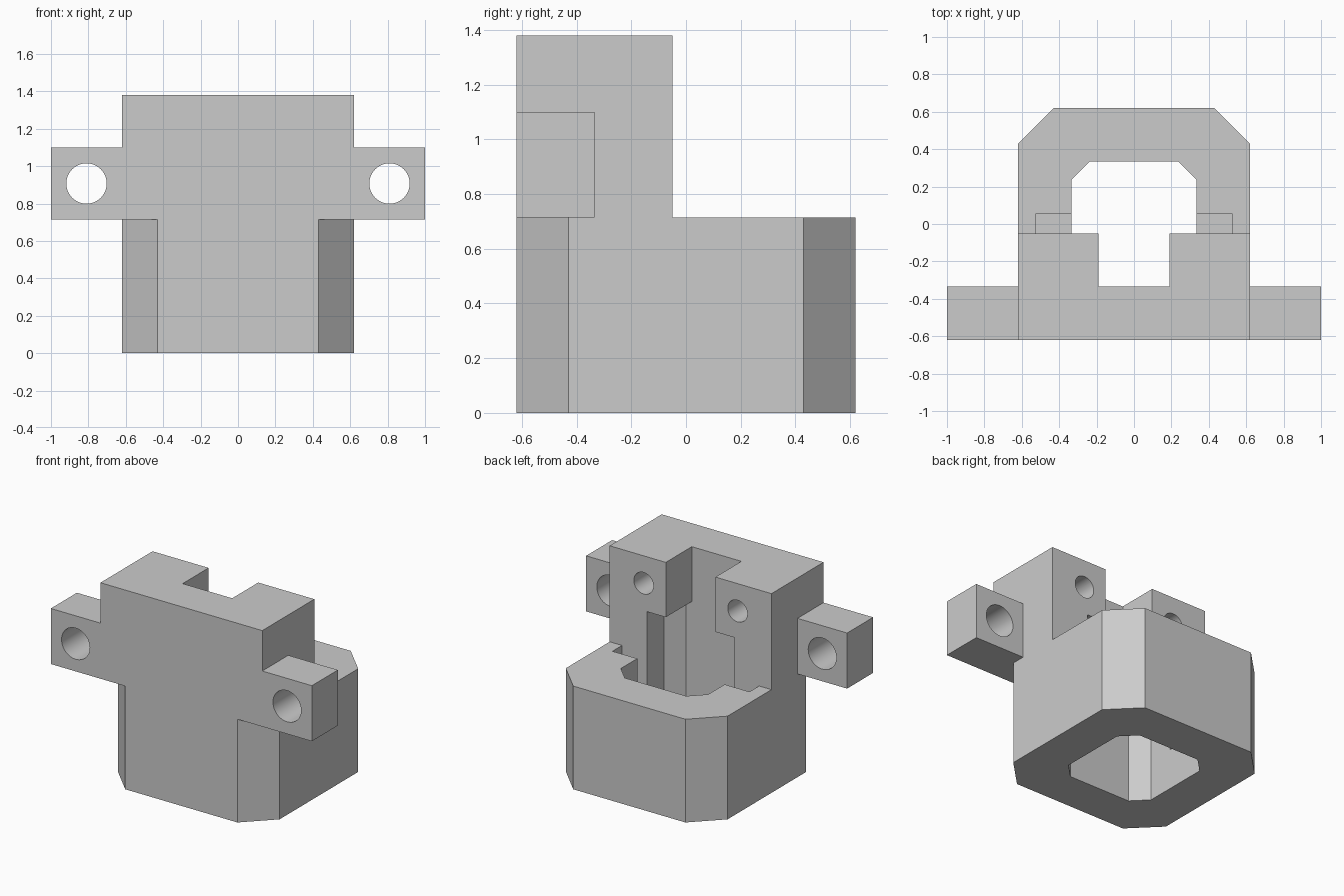
import bpy, bmesh, math
from mathutils import Matrix

cube = bpy.data.objects.get("Cube")
if cube:
    bpy.data.objects.remove(cube, do_unlink=True)

grey = bpy.data.materials.new("light grey")
grey.use_nodes = True
grey.diffuse_color = (0.6, 0.6, 0.6, 1)
grey.node_tree.nodes["Principled BSDF"].inputs["Base Color"].default_value = (0.6, 0.6, 0.6, 1)


def finish(name, bm):
    bmesh.ops.recalc_face_normals(bm, faces=bm.faces)
    mesh = bpy.data.meshes.new(name)
    bm.to_mesh(mesh)
    bm.free()
    mesh.materials.append(grey)
    obj = bpy.data.objects.new(name, mesh)
    bpy.context.collection.objects.link(obj)
    return obj


def prism(name, outline, z0, z1):
    bm = bmesh.new()
    face = bm.faces.new([bm.verts.new((x, y, z0)) for x, y in outline])
    top = bmesh.ops.extrude_face_region(bm, geom=[face])["geom"]
    verts = [v for v in top if isinstance(v, bmesh.types.BMVert)]
    bmesh.ops.translate(bm, verts=verts, vec=(0, 0, z1 - z0))
    return finish(name, bm)


def box(name, x0, x1, y0, y1, z0, z1):
    return prism(name, [(x0, y0), (x1, y0), (x1, y1), (x0, y1)], z0, z1)


def chamfered_square(r, c):
    k = r - c
    return [(k, -r), (r, -k), (r, k), (k, r), (-k, r), (-r, k), (-r, -k), (-k, -r)]


def rod(name, x, z, radius, y0, y1):
    bm = bmesh.new()
    place = Matrix.Translation((x, (y0 + y1) / 2, z)) @ Matrix.Rotation(math.pi / 2, 4, "X")
    bmesh.ops.create_cone(bm, cap_ends=True, segments=48, radius1=radius,
                          radius2=radius, depth=y1 - y0, matrix=place)
    return finish(name, bm)


def combine(target, tool, operation):
    mod = target.modifiers.new(tool.name, "BOOLEAN")
    mod.operation, mod.solver, mod.object = operation, "EXACT", tool
    graph = bpy.context.evaluated_depsgraph_get()
    mesh = bpy.data.meshes.new_from_object(target.evaluated_get(graph))
    target.modifiers.clear()
    target.data = mesh
    bpy.data.objects.remove(tool, do_unlink=True)


# Outer solid: chamfered base, upright block and the bar forming both ears
R, BORE, DECK, BACK = 0.62, 0.335, 0.715, -0.05
body = prism("clamp_body", chamfered_square(R, 0.19), 0, DECK)
combine(body, box("upright", -R, R, -R, BACK, DECK, 1.38), "UNION")
combine(body, box("ear_bar", -1, 1, -R, -BORE, DECK, 1.1), "UNION")

# Central bore and the narrower notch above it
combine(body, prism("bore", chamfered_square(BORE, 0.1), -0.1, 1.0), "DIFFERENCE")
combine(body, box("notch", -0.19, 0.19, -BORE, 0.1, 0.9, 1.5), "DIFFERENCE")

# Side pockets, blind leg holes and through holes in the ears
for s in (-1, 1):
    x0, x1 = sorted((s * 0.3, s * 0.525))
    combine(body, box("pocket", x0, x1, BACK, 0.055, 0.28, 0.8), "DIFFERENCE")
    combine(body, rod("leg_hole", s * 0.36, 1.19, 0.075, -BORE, 0.1), "DIFFERENCE")
    combine(body, rod("ear_hole", s * 0.81, 0.907, 0.108, -0.8, -0.2), "DIFFERENCE")

# Merge flush faces and shade the holes smooth
bm = bmesh.new()
bm.from_mesh(body.data)
bmesh.ops.remove_doubles(bm, verts=bm.verts, dist=0.0001)
bmesh.ops.dissolve_limit(bm, angle_limit=0.01, verts=bm.verts, edges=bm.edges)
bm.to_mesh(body.data)
bm.free()
body.data.materials.clear()
body.data.materials.append(grey)
bpy.ops.object.select_all(action="DESELECT")
body.select_set(True)
bpy.context.view_layer.objects.active = body
bpy.ops.object.shade_smooth_by_angle(angle=math.radians(30))
